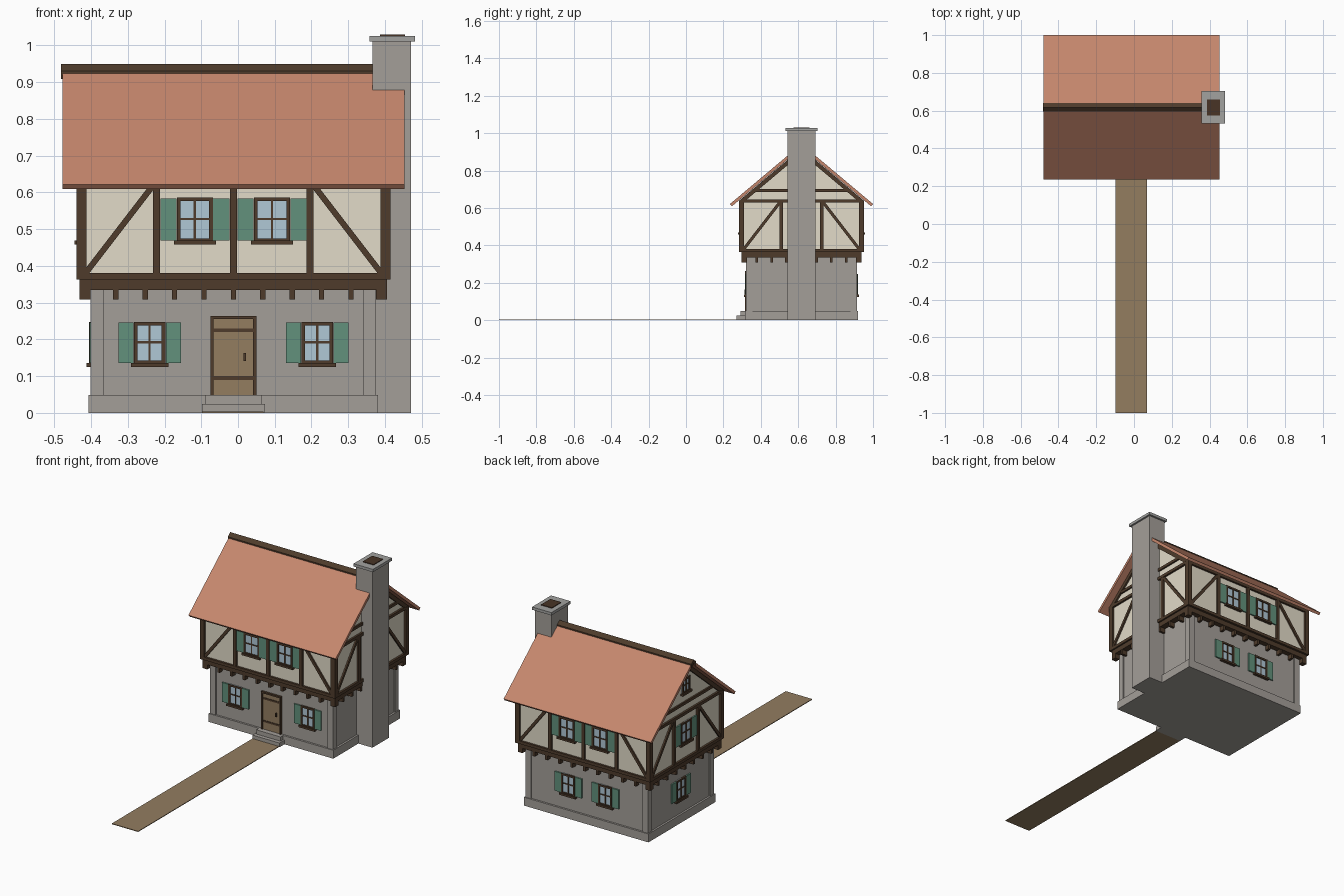
import bpy, bmesh, math
from mathutils import Matrix, Vector

if "Cube" in bpy.data.objects:
    bpy.data.objects.remove(bpy.data.objects["Cube"])

CX, CY = -0.0125, 0.6175            # centre of the house on the plan
FRONT, RIGHT, BACK, LEFT = 0, 90, 180, -90


def srgb(r, g, b):
    lin = lambda c: (c / 255 / 12.92) if c < 10 else ((c / 255 + 0.055) / 1.055) ** 2.4
    return (lin(r), lin(g), lin(b), 1)


COLOURS = {
    "stone_grey": srgb(164, 159, 153), "cap_grey": srgb(162, 162, 160),
    "plaster_cream": srgb(226, 219, 200), "timber_brown": srgb(78, 59, 43),
    "roof_tile": srgb(198, 135, 109), "shutter_green": srgb(98, 145, 124),
    "window_glass": srgb(176, 200, 214), "door_wood": srgb(147, 125, 96),
    "flue_dark": srgb(72, 52, 38),
}
MATS = {}
for key, col in COLOURS.items():
    MATS[key] = bpy.data.materials.new(key)
    MATS[key].diffuse_color = col

parts = {}                           # part name -> (bmesh, material name)


def prism(part, mat, pts, d0, d1, side=FRONT):
    """Extrude a (u, z) outline outward from d0 to d1 on the given side of the house."""
    bm = parts.setdefault(part, (bmesh.new(), mat))[0]
    rot = Matrix.Translation((CX, CY, 0)) @ Matrix.Rotation(math.radians(side), 4, 'Z')
    near = [bm.verts.new(rot @ Vector((u, -d1, z))) for u, z in pts]
    far = [bm.verts.new(rot @ Vector((u, -d0, z))) for u, z in pts]
    faces = [bm.faces.new(near), bm.faces.new(far[::-1])]
    for i in range(len(pts)):
        j = (i + 1) % len(pts)
        faces.append(bm.faces.new((near[j], near[i], far[i], far[j])))
    bmesh.ops.recalc_face_normals(bm, faces=faces)


def box(part, mat, u0, u1, z0, z1, d0, d1, side=FRONT):
    prism(part, mat, [(u0, z0), (u1, z0), (u1, z1), (u0, z1)], d0, d1, side)


def block(part, mat, hx, hy, z0, z1):
    box(part, mat, -hx, hx, z0, z1, -hy, hy)


def bar(part, mat, a, b, w, d0, d1, side):
    a, b = Vector(a), Vector(b)
    t = (b - a).normalized() * w / 2
    n = Vector((-t.y, t.x))
    prism(part, mat, [a - n, b - n, b + n, a + n], d0, d1, side)


def window(tag, side, u, z0, z1, hw, d, shutter):
    T, f = "timber_brown", 0.010
    box(tag + "_glass", "window_glass", u - hw, u + hw, z0, z1, d - .005, d + .004, side)
    fr = tag + "_frames"
    for s in (-1, 1):
        a, b = sorted((u + s * hw, u + s * (hw - f)))
        box(fr, T, a, b, z0, z1, d, d + .010, side)
        if shutter:
            a, b = sorted((u + s * (hw + .001), u + s * (hw + shutter)))
            box(tag + "_shutters", "shutter_green", a, b, z0, z1 - .002, d - .002, d + .008, side)
    box(fr, T, u - hw + f, u + hw - f, z0, z0 + .006, d, d + .010, side)
    box(fr, T, u - hw + f, u + hw - f, z1 - f, z1, d, d + .010, side)
    m = (z0 + z1) / 2
    box(fr, T, u - .003, u + .003, z0, z1 - .002, d, d + .008, side)
    box(fr, T, u - hw + .002, u + hw - .002, m - .003, m + .003, d, d + .0075, side)
    box(tag + "_sills", T, u - hw - .008, u + hw + .008, z0 - .011, z0, d, d + .017, side)


T, S = "timber_brown", "stone_grey"
CORNERS = [(sx, sy) for sx in (-1, 1) for sy in (-1, 1)]

# Stone ground floor: wall, plinth, corner pilasters
block("ground_wall", S, .383, .291, 0, .335)
block("plinth", S, .394, .302, 0, .048)
for sx, sy in CORNERS:
    x0, x1 = sorted((sx * .353, sx * .3885))
    d0, d1 = sorted((sy * .262, sy * .297))
    box("corner_pilasters", S, x0, x1, .048, .335, d0, d1)
    # Corner brackets below the overhang and upper corner posts
    x0, x1 = sorted((sx * .389, sx * .4185))
    d0, d1 = sorted((sy * .291, sy * .321))
    box("corner_brackets", T, x0, x1, .308, .336, d0, d1)
    x0, x1 = sorted((sx * .400, sx * .427))
    d0, d1 = sorted((sy * .3065, sy * .3335))
    box("corner_posts", T, x0, x1, .38, .64, d0, d1)

# Overhanging floor beams
block("floor_beam", T, .4185, .321, .335, .363)
block("sill_beam", T, .427, .3335, .363, .380)

# Plaster upper storey with both gables in one profile
prism("upper_wall", "plaster_cream",
      [(-.3215, .38), (.3215, .38), (.3215, .645), (0, .914), (-.3215, .645)], -.415, .415, RIGHT)

# Timber framing of the long sides
for side in (FRONT, BACK):
    for k in range(-4, 5):
        box("joists", T, k * .08 - .007, k * .08 + .007, .308, .336, .28, .319, side)
    for u in (-.209, 0, .209):
        box("wall_posts", T, u - .0095, u + .0095, .38, .63, .315, .3325, side)
    for s in (-1, 1):
        bar("braces", T, (s * .407, .374), (s * .214, .625), .016, .315, .330, side)
    box("top_plates", T, -.4, .4, .624, .639, .315, .333, side)

# Timber framing of the gable ends
for side in (LEFT, RIGHT):
    for k in range(-3, 4):
        box("joists", T, k * .08 - .007, k * .08 + .007, .308, .336, .37, .417, side)
    for s in (-1, 1):
        u = s * .108
        box("wall_posts", T, u - .010, u + .010, .38, .63, .40, .426, side)
        bar("braces", T, (s * .313, .374), (s * .114, .632), .016, .40, .4235, side)
        prism("gable_rafters", T, [(0, .919), (0, .891), (s * .333, .611), (s * .333, .639)],
              .40, .425, side)
    box("top_plates", T, -.3065, .3065, .628, .645, .40, .4265, side)
    box("gable_collars", T, -.255, .255, .685, .701, .40, .424, side)

# Roof: two tiled slabs, then a chevron ridge cap
prism("roof", "roof_tile", [(0, .942), (.3825, .621), (.372, .609), (0, .921),
                            (-.372, .609), (-.3825, .621)], -.4655, .4655, RIGHT)
prism("ridge_cap", T, [(0, .949), (.022, .931), (.022, .908), (0, .926),
                       (-.022, .908), (-.022, .931)], -.4685, .4685, RIGHT)

# Chimney on the right gable
box("chimney", S, -.075, .075, 0, 1.012, .379, .483, RIGHT)
box("chimney_cap", "cap_grey", -.086, .086, 1.010, 1.026, .371, .4935, RIGHT)
box("chimney_flue", "flue_dark", -.042, .042, 1.02, 1.030, .399, .467, RIGHT)

# Windows: upper and lower on the long sides, then the left end and attic
for side, spread in ((FRONT, .228), (BACK, .117)):
    for s in (-1, 1):
        window("upper_window", side, s * .105, .469, .586, .049, .3215, .045)
        window("lower_window", side, s * spread, .136, .248, .043, .291, .042)
window("upper_window", LEFT, 0, .469, .586, .049, .415, .045)
window("lower_window", LEFT, 0, .136, .248, .043, .383, .042)
window("attic_window", LEFT, 0, .755, .835, .034, .415, 0)

# Front door with frame, bands and handle
box("door", "door_wood", -.055, .055, .048, .258, .285, .296)
for s in (-1, 1):
    a, b = sorted((s * .0535, s * .0625))
    box("door_frame", T, a, b, .048, .264, .285, .303)
box("door_frame", T, -.0535, .0535, .255, .264, .285, .303)
for z in (.090, .220):
    box("door_bands", T, -.0535, .0535, z, z + .010, .29, .299)
box("door_handle", T, .028, .034, .141, .163, .29, .304)

# Door steps and the path
box("lower_step", S, -.0855, .0855, 0, .024, .29, .347)
box("upper_step", S, -.0765, .0765, .024, .048, .29, .325)
box("path", "door_wood", -.0855, .0815, 0, .004, .31, 1 + CY)

# Turn every collected part into an object
for name, (bm, mat) in parts.items():
    me = bpy.data.meshes.new(name)
    bm.to_mesh(me)
    bm.free()
    me.materials.append(MATS[mat])
    bpy.context.collection.objects.link(bpy.data.objects.new(name, me))

for m in bpy.data.materials:
    if m.users and not m.is_grease_pencil:
        m.use_nodes = True
        m.node_tree.nodes["Principled BSDF"].inputs["Base Color"].default_value = m.diffuse_color
